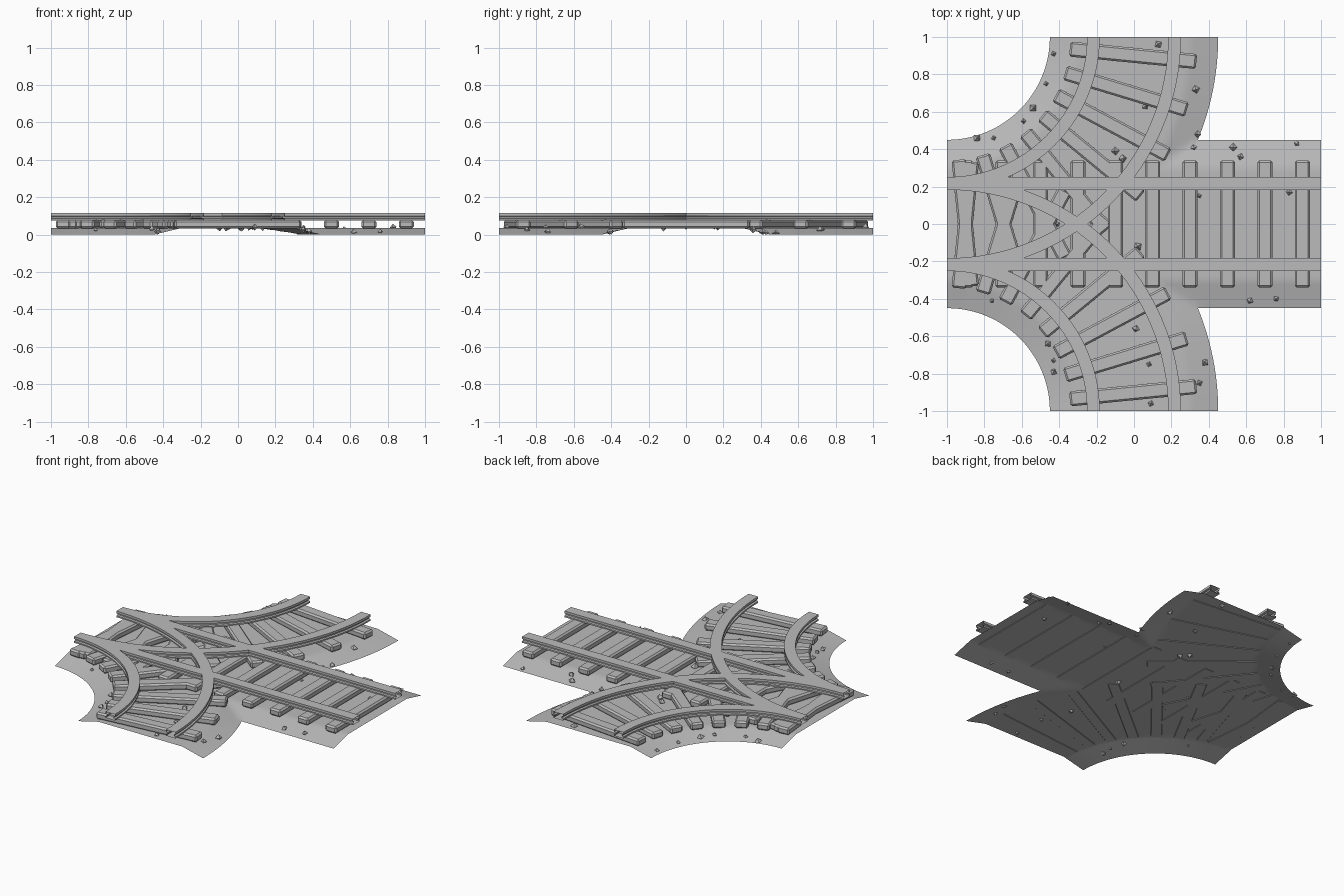
import bpy, bmesh, math, random
from mathutils import Matrix

random.seed(4)
cube = bpy.data.objects.get("Cube")
if cube:
    bpy.data.objects.remove(cube)

grey = bpy.data.materials.new("stone grey")
grey.use_nodes = True
colour = (0.5, 0.5, 0.5, 1)
grey.diffuse_color = colour
grey.node_tree.nodes["Principled BSDF"].inputs["Base Color"].default_value = colour

HALF, FLAT, TOP = 0.45, 0.3, 0.036   # gravel bed half width, flat half width, height
GAUGE = 0.217                        # rail centre offset
TRACKS = {"straight": 0, "back_curve": 1, "front_curve": -1}


def place(side, t, d):
    """Point and heading at fraction t along a track, offset d across it."""
    if side == 0:
        return 2 * t - 1, d, 0
    a = t * math.pi / 2
    r = 1 + d
    return r * math.cos(a) - 1, side * (1 - r * math.sin(a)), -side * a + math.pi / 2


def bed_height(x, y):
    """Highest of the three sloped gravel beds at a point."""
    best = 0
    for side in TRACKS.values():
        d = abs(y) if side == 0 else abs(math.hypot(x + 1, y - side) - 1)
        best = max(best, min(1, (HALF - d) / (HALF - FLAT)))
    return TOP * best


def finish(name, bm):
    mesh = bpy.data.meshes.new(name)
    bm.to_mesh(mesh)
    bm.free()
    mesh.materials.append(grey)
    obj = bpy.data.objects.new(name, mesh)
    bpy.context.collection.objects.link(obj)
    return obj


def smooth(obj):
    bpy.ops.object.select_all(action="DESELECT")
    obj.select_set(True)
    bpy.context.view_layer.objects.active = obj
    bpy.ops.object.shade_smooth_by_angle(angle=math.radians(25))


def skin(bm, rows, closed):
    """Bridge neighbouring rows of vertices with quads."""
    for a, b in zip(rows, rows[1:]):
        n = len(a)
        for i in range(n if closed else n - 1):
            j = (i + 1) % n
            bm.faces.new((a[i], a[j], b[j], b[i]))


def make_bed(name, side):
    bm = bmesh.new()
    offsets = [HALF * i / 18 for i in range(-18, 19)]
    rows = []
    for s in range(81):
        row = []
        for d in offsets:
            x, y, _ = place(side, s / 80, d)
            row.append(bm.verts.new((x, y, bed_height(x, y))))
        rows.append(row)
    skin(bm, rows, False)
    bm.normal_update()
    down = [f for f in bm.faces if f.normal.z < 0]
    bmesh.ops.reverse_faces(bm, faces=down)
    smooth(finish(name + "_gravel_bed", bm))


def make_rails(name, side):
    # I-shaped section: foot, web, head; the ends stay open
    half = [(0.034, 0.075), (0.034, 0.085), (0.023, 0.088),
            (0.023, 0.097), (0.034, 0.1), (0.034, 0.115)]
    section = half + [(-d, z) for d, z in reversed(half)]
    steps = 32 if side else 1
    for label, centre in (("inner", -GAUGE), ("outer", GAUGE)):
        bm = bmesh.new()
        rows = []
        for s in range(steps + 1):
            row = []
            for d, z in section:
                x, y, _ = place(side, s / steps, centre + d)
                row.append(bm.verts.new((x, y, z)))
            rows.append(row)
        skin(bm, rows, True)
        bmesh.ops.recalc_face_normals(bm, faces=bm.faces[:])
        smooth(finish(f"{name}_{label}_rail", bm))


def make_ties(name, side):
    count = 8 if side else 10
    bm = bmesh.new()
    for i in range(count):
        x, y, turn = place(side, (i + 0.5) / count, 0)
        size = Matrix.Diagonal((0.08, 0.68, 0.045, 1))
        bmesh.ops.create_cube(bm, size=1, matrix=Matrix.Translation((x, y, 0.0555))
                              @ Matrix.Rotation(turn, 4, "Z") @ size)
    bmesh.ops.bevel(bm, geom=bm.edges[:], offset=0.01, segments=1, affect="EDGES")
    finish(name + "_ties", bm)


for name, side in TRACKS.items():
    make_bed(name, side)
    make_rails(name, side)
    make_ties(name, side)

# Loose pebbles, half sunk in the gravel
pebbles = [(-.43, .91), (-.47, .75), (-.54, .62), (-.59, .55), (-.75, .46), (-.84, .46),
           (.13, .96), (.06, .63), (.33, .72), (.34, .48), (.32, .41), (-.1, .39),
           (-.06, .35), (.53, .41), (.57, .36), (.87, .43), (.35, .15), (.83, .17),
           (.02, -.12), (-.41, 0), (.76, -.4), (.62, -.41), (-.76, -.41), (-.46, -.64),
           (-.43, -.73), (-.43, -.79), (.01, -.56), (.08, -.75), (.09, -.96),
           (.38, -.74), (.35, -.85)]
bm = bmesh.new()
for x, y in pebbles:
    r = random.uniform(0.012, 0.024)
    spin = Matrix.Rotation(random.uniform(0, 3), 4, "Z") @ Matrix.Rotation(random.uniform(-.4, .4), 4, "X")
    bmesh.ops.create_uvsphere(bm, u_segments=4, v_segments=2, radius=r,
                              matrix=Matrix.Translation((x, y, bed_height(x, y) + 0.004)) @ spin)
for v in bm.verts:
    v.co.z = max(v.co.z, 0)
finish("pebbles", bm)
